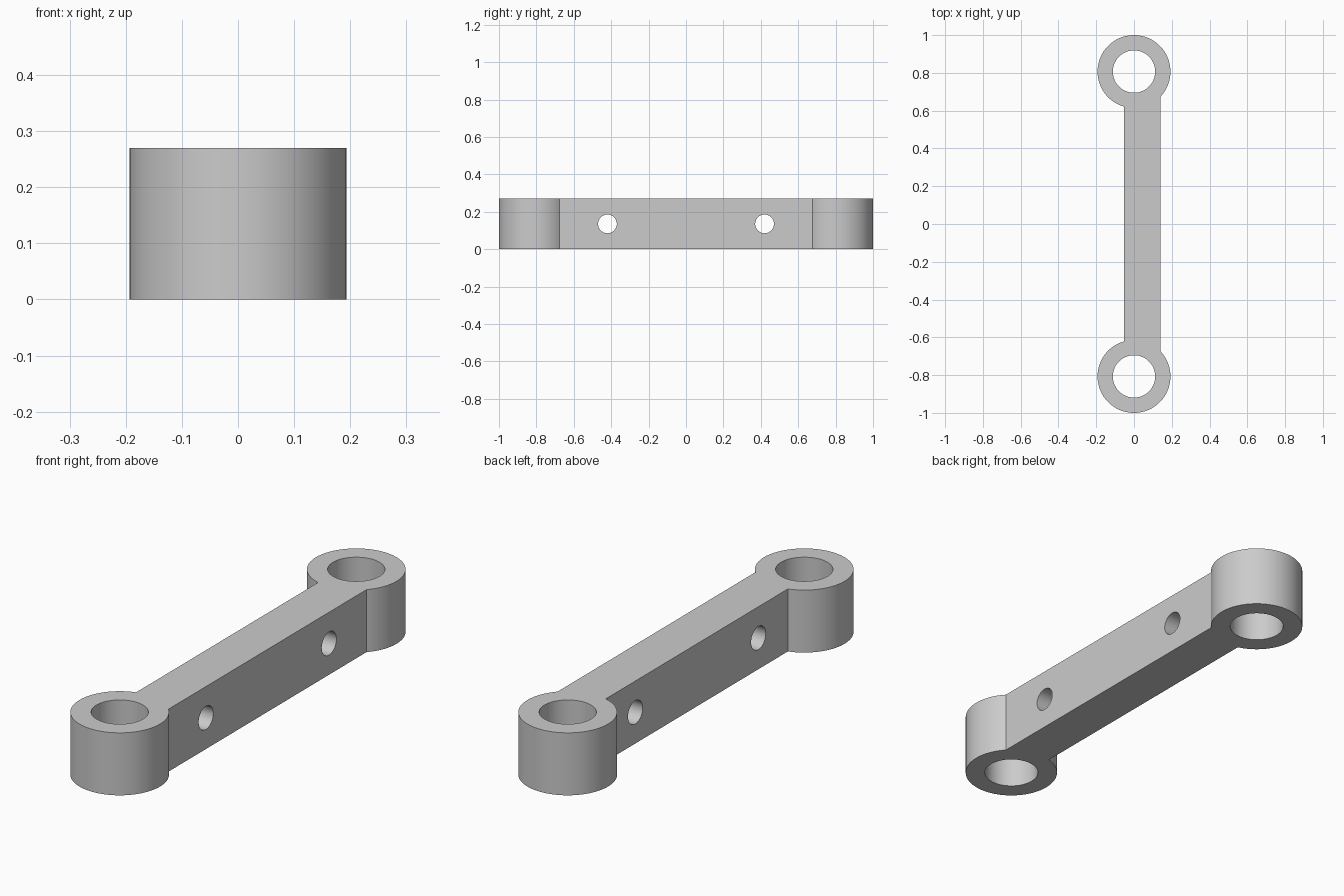
import bpy
import bmesh
import math
from mathutils import Matrix

default = bpy.data.objects.get("Cube")
if default:
    bpy.data.objects.remove(default, do_unlink=True)

HEIGHT = 0.27
RING_R, BORE_R, RING_Y = 0.193, 0.112, 0.807
BAR_LEFT, BAR_RIGHT = 0.141, -0.052
BOLT_R, BOLT_Y = 0.05, 0.42
SEGMENTS = 96

grey = bpy.data.materials.new("plain_grey")
grey.use_nodes = True
colour = (0.6, 0.6, 0.6, 1)
grey.diffuse_color = colour
grey.node_tree.nodes["Principled BSDF"].inputs["Base Color"].default_value = colour


def add_object(name, bm):
    mesh = bpy.data.meshes.new(name)
    bmesh.ops.recalc_face_normals(bm, faces=bm.faces)
    bm.to_mesh(mesh)
    bm.free()
    obj = bpy.data.objects.new(name, mesh)
    bpy.context.collection.objects.link(obj)
    mesh.materials.append(grey)
    return obj


def cutter(name, radius, matrix):
    bm = bmesh.new()
    bmesh.ops.create_cone(bm, cap_ends=True, segments=SEGMENTS, radius1=radius,
                          radius2=radius, depth=1, matrix=matrix)
    obj = add_object(name, bm)
    obj.hide_render = True
    return obj


# Outline: two ring arcs that meet the sides of the off-centre bar
start = math.acos(BAR_LEFT / RING_R)
end = math.acos(BAR_RIGHT / RING_R)
start, end = -start, 2 * math.pi - end
arc = []
for i in range(SEGMENTS + 1):
    a = start + (end - start) * i / SEGMENTS
    arc.append((RING_R * math.cos(a), RING_Y + RING_R * math.sin(a)))
outline = arc + [(x, -y) for x, y in reversed(arc)]

# Link body
bm = bmesh.new()
base = bm.faces.new([bm.verts.new((x, y, 0)) for x, y in outline])
top = bmesh.ops.extrude_face_region(bm, geom=[base])["geom"]
bmesh.ops.translate(bm, vec=(0, 0, HEIGHT),
                    verts=[v for v in top if isinstance(v, bmesh.types.BMVert)])
link = add_object("link_arm", bm)

# Ring bores and cross holes
cutters = []
for side in (-1, 1):
    cutters.append(cutter("bore_cutter", BORE_R,
                          Matrix.Translation((0, side * RING_Y, HEIGHT / 2))))
    cutters.append(cutter("cross_hole_cutter", BOLT_R,
                          Matrix.Translation((0, side * BOLT_Y, HEIGHT / 2))
                          @ Matrix.Rotation(math.pi / 2, 4, "Y")))
for c in cutters:
    mod = link.modifiers.new(c.name, "BOOLEAN")
    mod.operation = "DIFFERENCE"
    mod.solver = "EXACT"
    mod.object = c

# Bake the cuts and drop the cutters
bpy.context.view_layer.update()
graph = bpy.context.evaluated_depsgraph_get()
cut_mesh = bpy.data.meshes.new_from_object(link.evaluated_get(graph))
link.modifiers.clear()
link.data = cut_mesh
for c in cutters:
    bpy.data.objects.remove(c, do_unlink=True)

# Smooth round walls, keep crisp edges
bpy.ops.object.select_all(action="DESELECT")
link.select_set(True)
bpy.context.view_layer.objects.active = link
bpy.ops.object.shade_smooth_by_angle(angle=math.radians(30))
